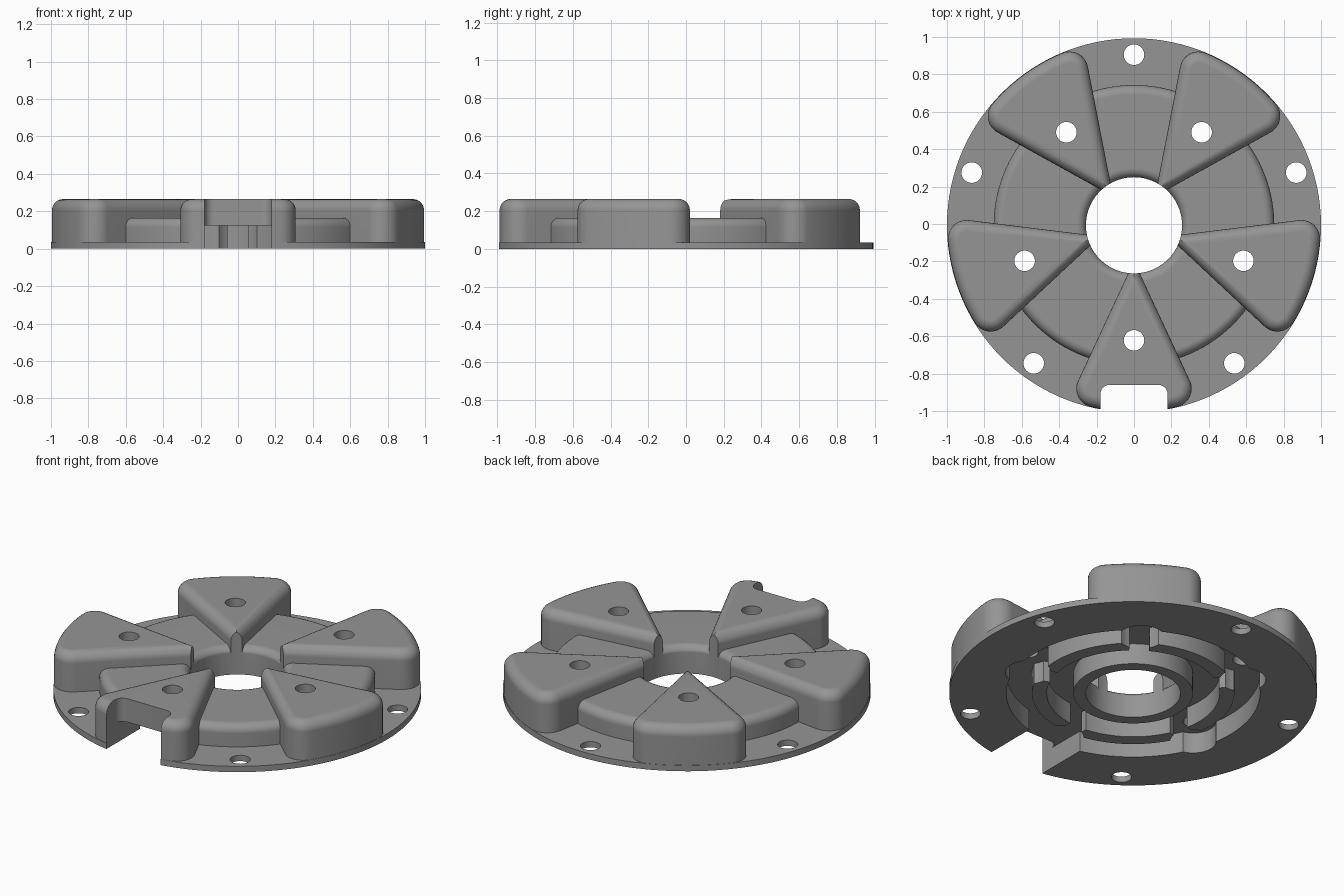
import bpy, bmesh, math
from mathutils import Matrix

if "Cube" in bpy.data.objects:
    bpy.data.objects.remove(bpy.data.objects["Cube"])

SEG = 120
BORE, HUB, DISC = 0.257, 0.75, 1.0
CEIL = 0.125          # roof of the underside pocket
SHIFT_Y = -0.007
WEDGE_ANGLES = [270 + 72 * i for i in range(5)]
RIM_ANGLES = [90 + 72 * i for i in range(5)]


def loft(name, rings, closed=False, turn=0.0):
    """Skin equal-length rings of points; cap the ends or close into a ring."""
    bm = bmesh.new()
    loops = [[bm.verts.new(p) for p in ring] for ring in rings]
    n = len(loops[0])
    pairs = list(zip(loops, loops[1:]))
    if closed:
        pairs.append((loops[-1], loops[0]))
    for a, b in pairs:
        for i in range(n):
            j = (i + 1) % n
            bm.faces.new((a[i], a[j], b[j], b[i]))
    if not closed:
        bm.faces.new(loops[0][::-1])
        bm.faces.new(loops[-1])
    bmesh.ops.recalc_face_normals(bm, faces=bm.faces)
    bm.transform(Matrix.Rotation(math.radians(turn), 4, 'Z'))
    mesh = bpy.data.meshes.new(name)
    bm.to_mesh(mesh)
    bm.free()
    obj = bpy.data.objects.new(name, mesh)
    bpy.context.collection.objects.link(obj)
    return obj


def circle(r, z, cx=0.0, cy=0.0, n=SEG):
    return [(cx + r * math.cos(2 * math.pi * i / n),
             cy + r * math.sin(2 * math.pi * i / n), z) for i in range(n)]


def cylinder(r, z0, z1, cx=0.0, cy=0.0, n=SEG):
    return loft("cutter", [circle(r, z0, cx, cy, n), circle(r, z1, cx, cy, n)])


def annulus(r0, r1, z0, z1):
    return loft("cutter", [circle(r0, z0), circle(r1, z0), circle(r1, z1), circle(r0, z1)], True)


def prism(points, z0, z1, turn=0.0):
    return loft("cutter", [[(x, y, z) for x, y in points] for z in (z0, z1)], turn=turn)


def boolean(target, tool, operation):
    mod = target.modifiers.new("cut", 'BOOLEAN')
    mod.operation, mod.solver, mod.object = operation, 'EXACT', tool
    bpy.context.view_layer.objects.active = target
    bpy.ops.object.modifier_apply(modifier=mod.name)
    bpy.data.objects.remove(tool, do_unlink=True)


def polar(r, deg):
    return r * math.cos(math.radians(deg)), r * math.sin(math.radians(deg))


def wedge_ring(d, z):
    """Wedge outline pointing along +x, inset by d, with rounded outer corners."""
    a, tip, outer, rc = math.radians(25), 0.19, 0.998, 0.1
    start = tip + rc / math.sin(a)
    t = -start * math.cos(a) + math.sqrt((outer - rc) ** 2 - (start * math.sin(a)) ** 2)
    cx, cy = start + t * math.cos(a), t * math.sin(a)
    phi, normal = math.atan2(cy, cx), math.pi / 2 + a
    upper = []
    for i in range(9):
        ang = phi + (normal - phi) * i / 8
        upper.append((cx + (rc - d) * math.cos(ang), cy + (rc - d) * math.sin(ang), z))
    arc = [((outer - d) * math.cos(phi * k / 6), (outer - d) * math.sin(phi * k / 6), z)
           for k in range(-5, 6)]
    lower = [(x, -y, z) for x, y, z in reversed(upper)]
    return [(tip + d / math.sin(a), 0, z)] + lower + arc + upper


# Flange disc with the raised, rounded hub
F = 0.05
quarter = [math.pi / 2 * i / 6 for i in range(7)]
profile = [(DISC, 0), (DISC, 0.035), (HUB, 0.035)]
profile += [(HUB - F + F * math.cos(q), 0.115 + F * math.sin(q)) for q in quarter]
profile += [(0.305 - F * math.sin(q), 0.115 + F * math.cos(q)) for q in quarter]
body = loft("flanged_body", [circle(r, z) for r, z in profile])

# Five rounded wedges
W, TOP = 0.06, 0.265
for angle in WEDGE_ANGLES:
    rings = [wedge_ring(0, 0.01)]
    rings += [wedge_ring(W - W * math.cos(q), TOP - W + W * math.sin(q)) for q in quarter]
    boolean(body, loft("wedge", rings, turn=angle), 'UNION')

# Central bore
boolean(body, cylinder(BORE, -0.2, 0.5), 'DIFFERENCE')

# Underside channels either side of the inner ring wall
boolean(body, annulus(0.325, 0.47, -0.1, CEIL), 'DIFFERENCE')
boolean(body, annulus(0.55, 0.69, -0.1, CEIL), 'DIFFERENCE')

for angle in WEDGE_ANGLES:
    # Gap in the ring wall, round pocket lobe and screw hole under each wedge
    gap = [(0.42, -0.055), (0.6, -0.055), (0.6, 0.055), (0.42, 0.055)]
    boolean(body, prism(gap, -0.1, CEIL, angle), 'DIFFERENCE')
    x, y = polar(0.615, angle)
    boolean(body, cylinder(0.125, -0.1, CEIL, x, y, 40), 'DIFFERENCE')
    boolean(body, cylinder(0.055, -0.1, 0.5, x, y, 32), 'DIFFERENCE')

# Rim holes
for angle in RIM_ANGLES:
    x, y = polar(0.912, angle)
    boolean(body, cylinder(0.055, -0.1, 0.5, x, y, 32), 'DIFFERENCE')

# Front notch with rounded inner corners, and its channel into the pocket
hw, back, cr = 0.18, -0.853, 0.05
right = [(hw - cr + cr * math.cos(q), back - cr + cr * math.sin(q)) for q in quarter]
notch = [(hw, -1.3)] + right + [(-x, y) for x, y in reversed(right)] + [(-hw, -1.3)]
boolean(body, prism(notch, -0.2, 0.5), 'DIFFERENCE')
channel = [(-hw, -0.95), (hw, -0.95), (hw, -0.6), (-hw, -0.6)]
boolean(body, prism(channel, -0.1, CEIL), 'DIFFERENCE')

# Finish: centre, colour and smooth shading
body.data.transform(Matrix.Translation((0, SHIFT_Y, 0)))
grey = bpy.data.materials.new("mid_grey")
grey.diffuse_color = (0.3, 0.3, 0.3, 1)
grey.use_nodes = True
grey.node_tree.nodes["Principled BSDF"].inputs["Base Color"].default_value = grey.diffuse_color
body.data.materials.clear()
body.data.materials.append(grey)
bpy.ops.object.select_all(action='DESELECT')
body.select_set(True)
bpy.context.view_layer.objects.active = body
bpy.ops.object.shade_smooth_by_angle(angle=math.radians(30))
weighted = body.modifiers.new("weighted_normals", 'WEIGHTED_NORMAL')
weighted.keep_sharp = True
